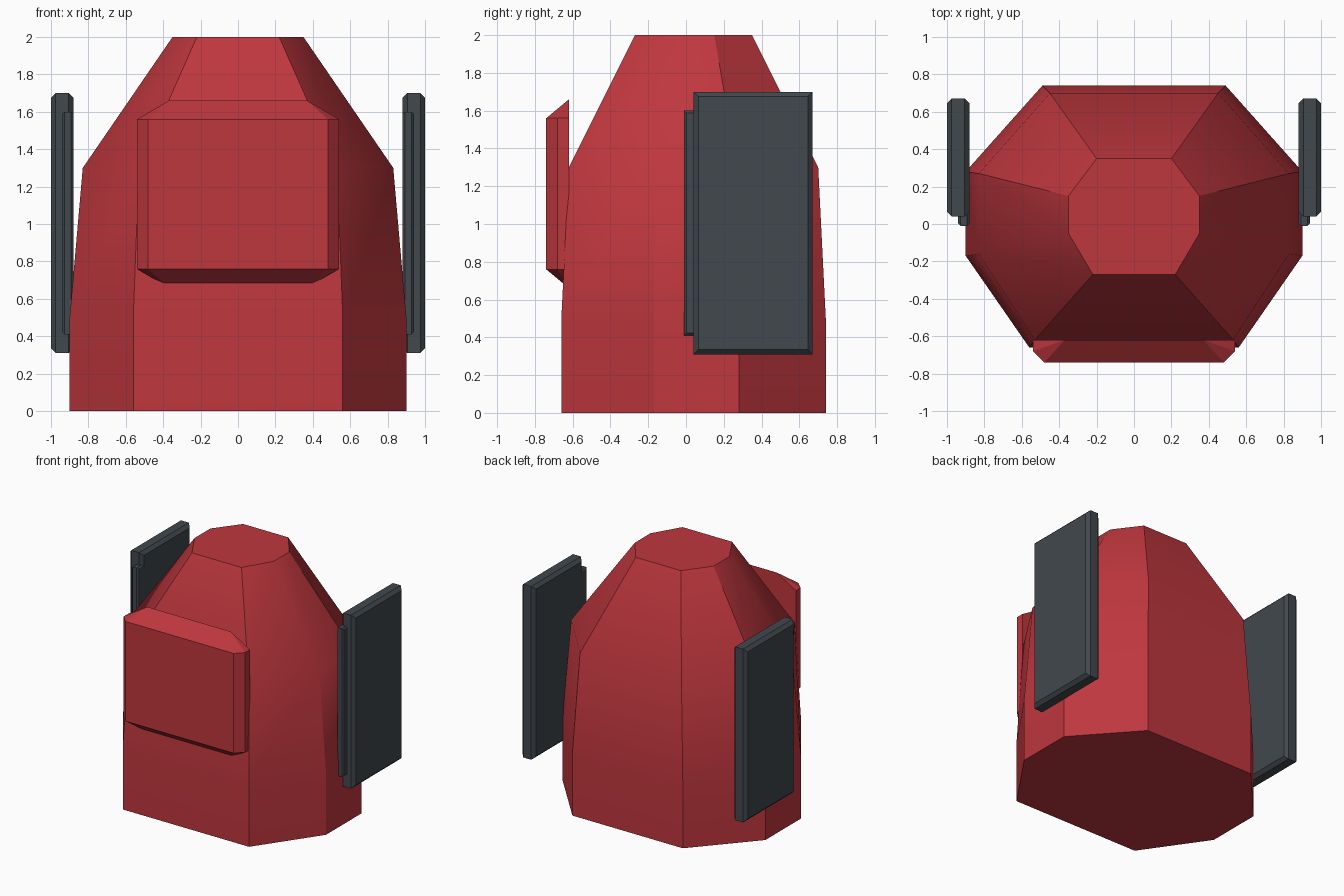
import bpy, bmesh, math

cube = bpy.data.objects.get("Cube")
if cube:
    bpy.data.objects.remove(cube)


def material(name, color):
    m = bpy.data.materials.new(name)
    m.use_nodes = True
    m.diffuse_color = (*color, 1)
    m.node_tree.nodes["Principled BSDF"].inputs["Base Color"].default_value = (*color, 1)
    return m


red = material("red", (0.515, 0.038, 0.048))
grey = material("dark grey", (0.054, 0.065, 0.076))


def finish(bm, name, mat, smooth=False):
    bmesh.ops.recalc_face_normals(bm, faces=bm.faces)
    mesh = bpy.data.meshes.new(name)
    bm.to_mesh(mesh)
    bm.free()
    mesh.materials.append(mat)
    obj = bpy.data.objects.new(name, mesh)
    bpy.context.collection.objects.link(obj)
    if smooth:
        bpy.ops.object.select_all(action="DESELECT")
        bpy.context.view_layer.objects.active = obj
        obj.select_set(True)
        bpy.ops.object.shade_smooth_by_angle(angle=math.radians(30))
    return obj


# Tapered eight-sided body, lofted through horizontal sections:
# height, front y, front half width, side front y, side half width,
# side back y, back half width, back y
sections = [
    (0.0, -0.66, 0.56, -0.17, 0.90, 0.28, 0.49, 0.74),
    (0.5, -0.66, 0.56, -0.17, 0.90, 0.28, 0.49, 0.74),
    (1.3, -0.62, 0.53, -0.16, 0.83, 0.27, 0.45, 0.70),
    (2.0, -0.27, 0.22, -0.05, 0.35, 0.15, 0.20, 0.35),
]
bm = bmesh.new()
rings = []
for z, fy, fx, sf, sx, sb, bx, by in sections:
    half = [(fx, fy), (sx, sf), (sx, sb), (bx, by)]
    outline = half + [(-x, y) for x, y in reversed(half)]
    rings.append([bm.verts.new((x, y, z)) for x, y in outline])
for low, high in zip(rings, rings[1:]):
    for i in range(8):
        j = (i + 1) % 8
        bm.faces.new((low[i], low[j], high[j], high[i]))
bm.faces.new(rings[0])
bm.faces.new(rings[-1])
finish(bm, "body", red, smooth=True)

# Faceted front panel, mirrored about its middle in x and z
bm = bmesh.new()
corner = [(0.48, -0.74, 0.40), (0.54, -0.68, 0.40), (0.54, -0.62, 0.40), (0.37, -0.62, 0.50)]
for x, y, dz in corner:
    for sx in (-1, 1):
        for sz in (-1, 1):
            bm.verts.new((x * sx, y, 1.16 + dz * sz))
bmesh.ops.convex_hull(bm, input=bm.verts)
bmesh.ops.dissolve_limit(bm, angle_limit=0.01, verts=bm.verts, edges=bm.edges)
finish(bm, "front_panel", red)


def side_plate(name, lo, hi, chamfer):
    """Slab with its inner and outer rims chamfered."""
    bm = bmesh.new()
    bmesh.ops.create_cube(bm, size=1)
    for v in bm.verts:
        v.co = [a + (c + 0.5) * (b - a) for c, a, b in zip(v.co, lo, hi)]
    rims = [e for e in bm.edges if abs(e.verts[0].co.x - e.verts[1].co.x) < 1e-5]
    bmesh.ops.bevel(bm, geom=rims, offset=chamfer, segments=1, profile=0.5, affect="EDGES")
    return finish(bm, name, grey)


# Side plates with their inner mounts
for side, s in (("left", 1), ("right", -1)):
    for part, lo, hi, c in (
        ("plate", (0.88, 0.04, 0.31), (1.0, 0.67, 1.70), 0.025),
        ("mount", (0.88, -0.01, 0.41), (0.94, 0.58, 1.60), 0.012),
    ):
        xs = sorted((lo[0] * s, hi[0] * s))
        side_plate(f"{side}_{part}", (xs[0], *lo[1:]), (xs[1], *hi[1:]), c)
